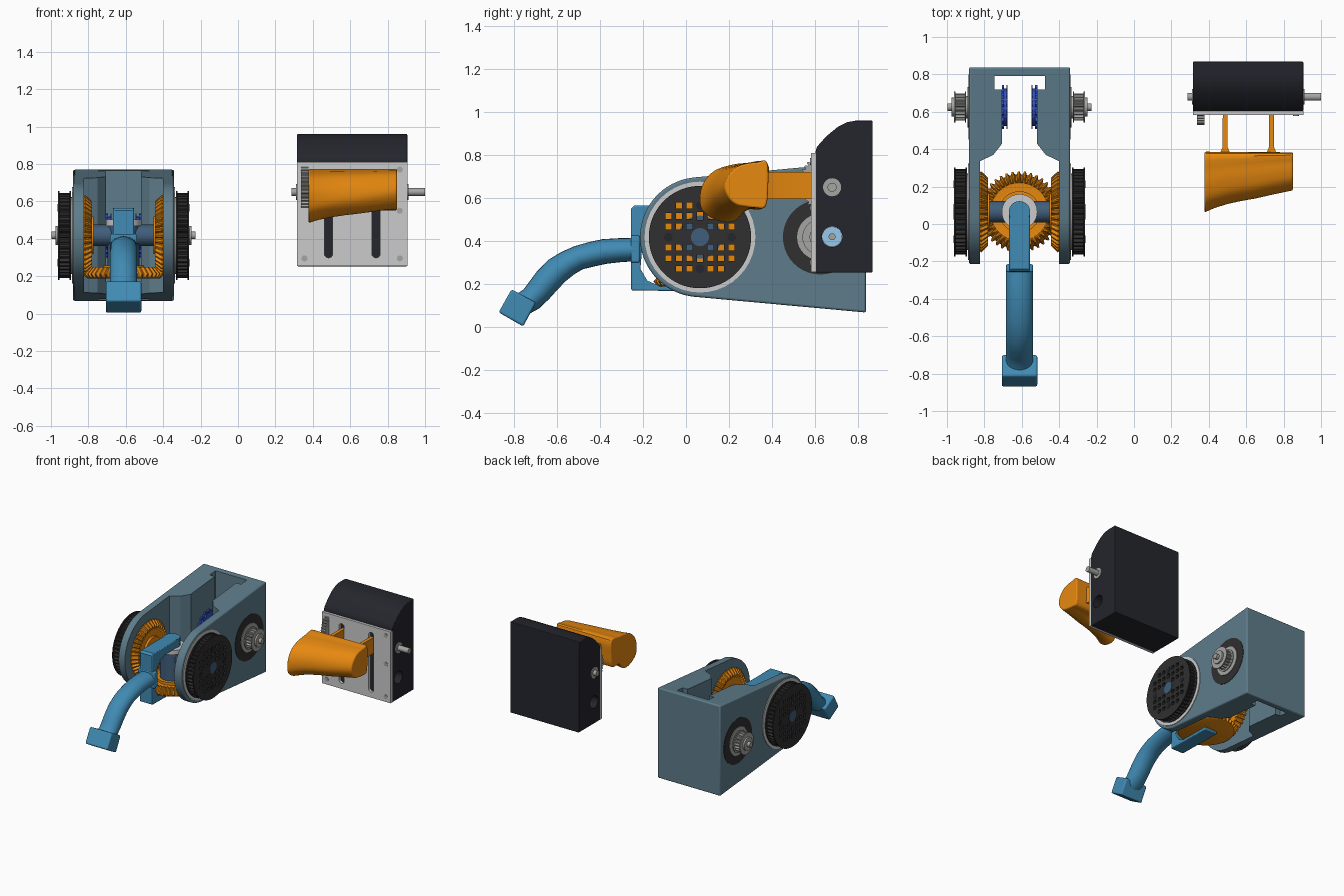
import bpy, bmesh, math
from mathutils import Vector, Matrix

if "Cube" in bpy.data.objects:
    bpy.data.objects.remove(bpy.data.objects["Cube"])

CX, WY, MY, CZ = -0.612, 0.065, 0.625, 0.418   # joint centre x, wheel y, motor y, axle z


def mat(name, *rgb):
    m = bpy.data.materials.new(name)
    m.diffuse_color = [c ** 2.2 for c in rgb] + [1]
    m.use_nodes = True
    m.node_tree.nodes["Principled BSDF"].inputs["Base Color"].default_value = m.diffuse_color
    return m


SLATE = mat("slate", .37, .485, .54)
DARK = mat("dark", .16, .165, .19)
BLACK = mat("black", .2, .2, .2)
ORANGE = mat("orange", .90, .53, .09)
BLUE = mat("blue", .26, .54, .70)
NAVY = mat("navy", .26, .37, .48)
ROYAL = mat("royal", .22, .33, .75)
GREY = mat("grey", .80, .80, .80)
STEEL = mat("steel", .64, .64, .63)
SKY = mat("sky", .58, .78, .92)


def finish(bm, name, m):
    bmesh.ops.recalc_face_normals(bm, faces=bm.faces)
    me = bpy.data.meshes.new(name)
    bm.to_mesh(me)
    bm.free()
    o = bpy.data.objects.new(name, me)
    bpy.context.collection.objects.link(o)
    if m:
        me.materials.append(m)
    return o


def loft(name, rings, m):
    """Skin a list of equal rings and cap both ends."""
    bm = bmesh.new()
    vs = [[bm.verts.new(p) for p in ring] for ring in rings]
    n = len(vs[0])
    for a, b in zip(vs, vs[1:]):
        for i in range(n):
            bm.faces.new((a[i], a[(i + 1) % n], b[(i + 1) % n], b[i]))
    bm.faces.new(vs[0])
    bm.faces.new(vs[-1])
    return finish(bm, name, m)


def place(axis, t, u, v):
    return {'x': (t, u, v), 'y': (u, t, v), 'z': (u, v, t)}[axis]


def prism(name, pts, axis, a, b, m):
    return loft(name, [[place(axis, t, u, v) for u, v in pts] for t in (a, b)], m)


def box(name, x, y, z, m):
    return prism(name, [(x[0], y[0]), (x[1], y[0]), (x[1], y[1]), (x[0], y[1])], 'z', z[0], z[1], m)


def turned(name, axis, c, prof, m, s=1, teeth=0):
    """Turned part; prof rows are (radius, offset on axis, tooth depth)."""
    n = teeth * 4 or 40
    rings = []
    for r, t, d in prof:
        ring = []
        for i in range(n):
            a = 2 * math.pi * i / n
            q = r - (d if i % 4 > 1 else 0)
            ring.append(Vector(c) + Vector(place(axis, s * t, q * math.cos(a), q * math.sin(a))))
        rings.append(ring)
    return loft(name, rings, m)


def disc(name, axis, c, r, a, b, m, s=1):
    return turned(name, axis, c, [(r, a, 0), (r, b, 0)], m, s)


def bevel(o, w, ang=50, seg=3):
    b = o.modifiers.new("bevel", 'BEVEL')
    b.width, b.segments, b.limit_method, b.angle_limit = w, seg, 'ANGLE', math.radians(ang)


def cut(o, c):
    b = o.modifiers.new("cut", 'BOOLEAN')
    b.operation, b.object, b.solver = 'DIFFERENCE', c, 'EXACT'
    c.hide_render = True
    c.hide_set(True)


def arc(cu, cv, r, a0, a1, n):
    angs = [math.radians(a0 + (a1 - a0) * i / n) for i in range(n + 1)]
    return [(cu + r * math.cos(a), cv + r * math.sin(a)) for a in angs]


# --- Joint housing: side profile, hollowed by a stepped cavity seen from above
side = arc(WY, CZ, .279, 95, 265, 36) + [(.838, .067), (.838, .77)]
housing = prism("housing", side, 'x', CX - .27, CX + .27, SLATE)
bevel(housing, .01)
half = [(.212, -.4), (.212, .335), (.14, .37), (.093, .43), (.093, .72), (.135, .72), (.135, .79)]
plan = [(CX + d, y) for d, y in half] + [(CX - d, y) for d, y in reversed(half)]
cut(housing, prism("housing_cutter", plan, 'z', -.2, 1.1, None))

# --- Parts mirrored on both sides of the housing
W, M = (CX, WY, CZ), (CX, MY, CZ)
for s, tag in ((-1, "left"), (1, "right")):
    disc("bearing_ring_" + tag, 'x', W, .258, .262, .275, GREY, s)
    disc("wheel_hub_" + tag, 'x', W, .205, .262, .305, ORANGE, s)
    disc("wheel_core_" + tag, 'x', W, .1, .3, .31, NAVY, s)
    wheel = turned("drive_wheel_" + tag, 'x', W,
                   [(.238, .281, 0), (.238, .288, 0), (.228, .288, .014), (.228, .343, .014),
                    (.238, .343, 0), (.238, .350, 0)], BLACK, s, 48)
    # grid of square windows through the wheel face
    bm = bmesh.new()
    for i in range(-3, 4):
        for j in range(-3, 4):
            if (i * j and abs(i) + abs(j) < 6) or (i == 0 and abs(j) == 2):
                bmesh.ops.create_cube(bm, matrix=Matrix.Translation(
                    (CX + s * .34, WY + i * .049, CZ + j * .049))
                    @ Matrix.Diagonal((.09, .027, .027 if i else .036, 1)))
    cut(wheel, finish(bm, "window_cutter_" + tag, None))
    for k, (a, b) in enumerate(((.147, 0), (-.147, 0), (0, .147), (0, -.147))):
        disc(f"wheel_bolt_{tag}_{k}", 'x', (CX, WY + a, CZ + b), .02, .345, .353, DARK, s)
    disc("wheel_cap_" + tag, 'x', W, .042, .3, .353, NAVY, s)
    # bevel gear inside the arm
    turned("side_bevel_gear_" + tag, 'x', W,
           [(.19, .225, 0), (.2, .222, 0), (.217, .205, .02), (.182, .168, .02), (.15, .178, 0),
            (.1, .178, 0), (.1, .16, 0)], ORANGE, s, 40)
    # motor face, pulley and shaft
    disc("motor_face_" + tag, 'x', M, .174, .26, .273, BLACK, s)
    disc("motor_boss_" + tag, 'x', M, .108, .27, .277, STEEL, s)
    turned("motor_pulley_" + tag, 'x', M,
           [(.06, .272, 0), (.06, .285, 0), (.083, .285, 0), (.083, .291, 0), (.072, .291, .012),
            (.072, .343, .012), (.083, .343, 0), (.083, .35, 0), (.05, .35, 0), (.05, .363, 0)], STEEL, s, 18)
    disc("motor_shaft_" + tag, 'x', M, .02, .34, .386, STEEL, s)
    # blue rotor ring on the inner wall, with notched rim
    turned("inner_rotor_" + tag, 'x', M,
           [(.118, .095, .012), (.118, .082, .012), (.1, .082, 0), (.1, .07, 0), (.118, .07, .012),
            (.118, .064, .012)], ROYAL, s, 14)

# --- Differential core
disc("cross_shaft", 'x', W, .057, -.19, .19, NAVY)
disc("hub_body", 'z', (CX, WY, 0), .085, .24, .47, NAVY)
disc("hub_ring", 'z', (CX, WY, 0), .095, .468, .502, GREY)
turned("lower_bevel_gear", 'z', (CX, WY, 0),
       [(.19, .187, 0), (.2, .192, 0), (.217, .212, .02), (.182, .25, .02), (.155, .238, 0),
        (.11, .238, 0), (.11, .258, 0)], ORANGE, 1, 40)

# --- Arm bracket wrapping the core, then the curved forearm
yoke = prism("arm_yoke", [(-.255, .17), (.12, .165), (.12, .188), (-.12, .19), (-.18, .215), (-.212, .27),
                          (-.2, .42), (-.16, .475), (-.09, .5), (.065, .5), (.065, .565), (-.24, .565),
                          (-.255, .55)], 'x', CX - .055, CX + .055, BLUE)
bevel(yoke, .006, 50, 2)
disc("yoke_cap", 'z', (CX, WY, 0), .057, .498, .565, BLUE)
flange = box("arm_flange", (CX - .072, CX + .072), (-.257, -.215), (.30, .425), BLUE)
bevel(flange, .008)

path = [Vector(p) for p in ((-.235, .36), (-.31, .357), (-.38, .351), (-.44, .338), (-.5, .322), (-.55, .297),
                            (-.6, .263), (-.645, .217), (-.685, .168), (-.72, .13), (-.77, .1))]
width = [.054, .056, .058, .058, .057, .06, .064, .064, .061, .057, .054]
rings = []
for i, p in enumerate(path):
    t = (path[min(i + 1, len(path) - 1)] - path[max(i - 1, 0)]).normalized()
    ring = []
    for k in range(24):
        a = 2 * math.pi * k / 24
        u = width[i] * math.sin(a)
        ring.append((CX + .073 * math.cos(a), p.x - t.y * u, p.y + t.x * u))
    rings.append(ring)
loft("forearm", rings, BLUE)
tip = prism("arm_tip", [(-.872, .068), (-.812, .175), (-.698, .113), (-.758, .002)],
            'x', CX - .095, CX + .095, BLUE)
bevel(tip, .01)

# --- Actuator case
case = prism("actuator_case", [(.603, .253), (.868, .253), (.868, .96), (.79, .96), (.75, .953), (.705, .93),
                               (.66, .893), (.625, .857), (.608, .835), (.603, .815)], 'x', .315, .905, DARK)
bevel(case, .005)
cut(case, disc("case_bore_cutter", 'x', (0, .68, .42), .048, .2, 1, None))
disc("case_motor", 'x', (0, .68, .42), .047, .4, .8, SKY)
disc("case_motor_shaft", 'x', (0, .68, .42), .016, .36, .84, STEEL)
disc("case_axle", 'x', (0, .68, .65), .021, .285, 1.0, STEEL)
for k, x in enumerate((.31, .898)):
    disc(f"axle_bearing_{k}", 'x', (x, .68, .65), .042, 0, .013, STEEL)
turned("case_pulley", 'x', (0, .68, .67), [(.15, .338, .01), (.15, .376, .01)], STEEL, 1, 44)

# --- Front plate with two slots and screws
plate = box("front_plate", (.315, .905), (.582, .604), (.255, .81), GREY)
for k, x in enumerate((.484, .738)):
    slot = arc(x, .74, .022, 0, 180, 8) + arc(x, .32, .022, 180, 360, 8)
    cut(plate, prism(f"slot_cutter_{k}", slot, 'y', .55, .65, None))
for k, (x, z) in enumerate(((.355, .295), (.865, .295), (.865, .55), (.865, .77))):
    disc(f"plate_screw_{k}", 'y', (x, 0, z), .016, .578, .59, STEEL)

# --- Handle: two flared prongs and a tapered grip
for k, x in enumerate((.487, .735)):
    pts = [(x + d, y) for d, y in ((-.028, .375), (.028, .375), (.014, .41), (.012, .62), (-.012, .62), (-.014, .41))]
    prism(f"handle_prong_{k}", pts, 'z', .595, .72, ORANGE)

big = [(.377, .766), (.28, .763), (.2, .752), (.12, .72), (.07, .65), (.065, .56),
       (.11, .51), (.18, .485), (.235, .497), (.275, .545), (.365, .555), (.382, .65)]
small = [(.377, .766), (.33, .766), (.28, .76), (.235, .743), (.195, .70), (.18, .65),
         (.2, .6), (.235, .57), (.28, .56), (.32, .555), (.37, .56), (.382, .65)]


def smooth_loop(p, sub=4):
    """Closed Catmull-Rom curve through the points."""
    out, n = [], len(p)
    for i in range(n):
        a, b, c, d = (Vector(p[(i + k) % n]) for k in (-1, 0, 1, 2))
        for t in (j / sub for j in range(sub)):
            out.append(.5 * (2 * b + (c - a) * t + (2 * a - 5 * b + 4 * c - d) * t * t
                             + (3 * b - a - 3 * c + d) * t ** 3))
    return out


A, B = smooth_loop(big), smooth_loop(small)
grip = loft("handle_grip", [[(x, *a.lerp(b, t)) for a, b in zip(A, B)] for x, t in
                            ((.377, 0), (.43, .2), (.5, .38), (.57, .51), (.65, .63), (.75, .82), (.85, 1))], ORANGE)
bevel(grip, .008, 60)

# --- Smooth shading with sharp edges kept
for o in bpy.context.scene.objects:
    o.select_set(not o.hide_render)
bpy.context.view_layer.objects.active = housing
bpy.ops.object.shade_smooth_by_angle(angle=math.radians(35))
